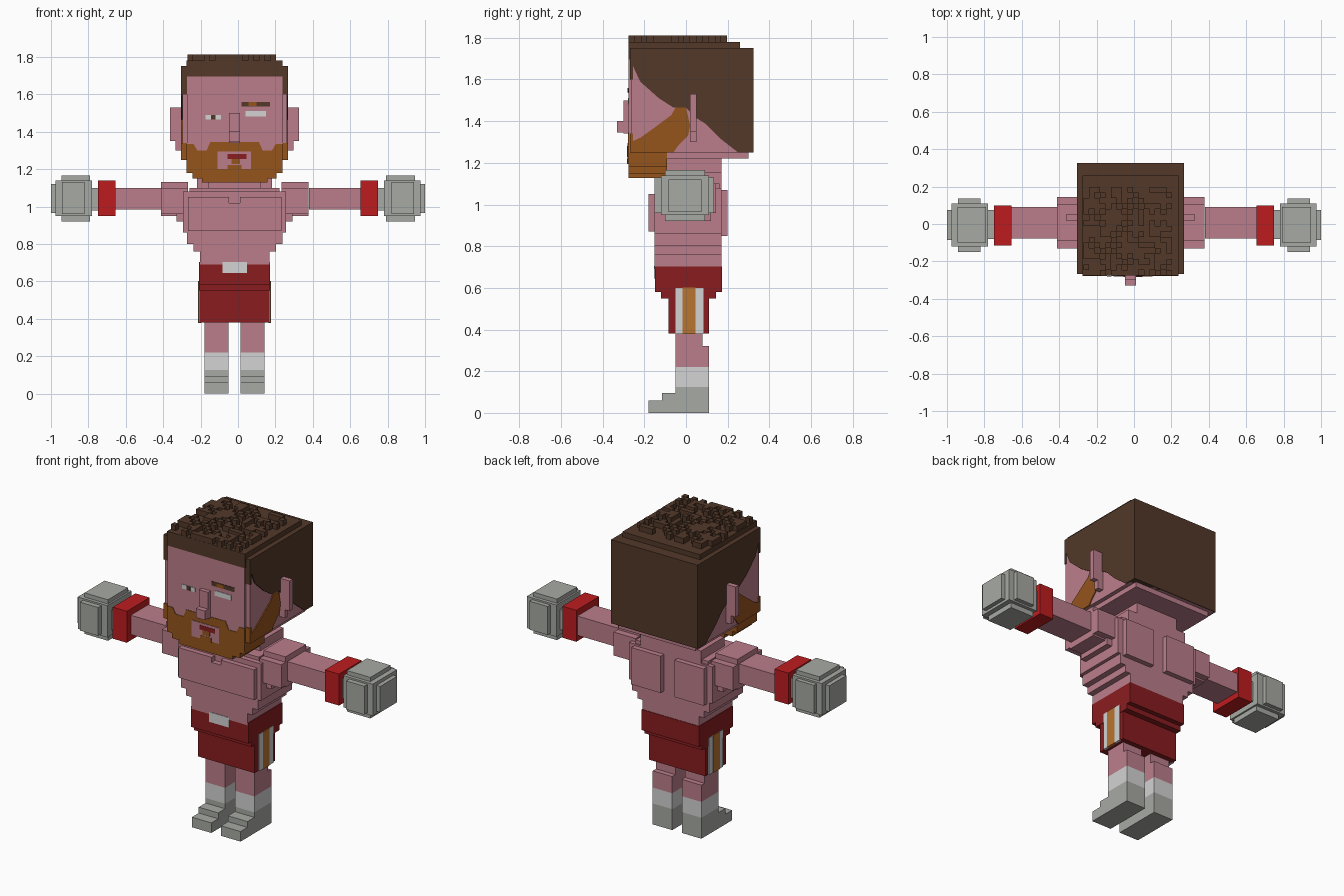
import bpy
import bmesh
import random

if "Cube" in bpy.data.objects:
    bpy.data.objects.remove(bpy.data.objects["Cube"], do_unlink=True)

MID = -0.018      # centre line of the body
FACE = -0.275     # front plane of the face


def material(name, red, green, blue):
    colour = [(c / 255) ** 2.2 for c in (red, green, blue)] + [1]
    mat = bpy.data.materials.new(name)
    mat.use_nodes = True
    mat.diffuse_color = colour
    shader = mat.node_tree.nodes["Principled BSDF"]
    shader.inputs["Base Color"].default_value = colour
    shader.inputs["Roughness"].default_value = 0.9
    return mat


skin = material("skin", 186, 125, 138)
hair = material("dark brown hair", 83, 59, 45)
beard = material("ginger beard", 148, 85, 34)
bright_red = material("bright red", 188, 34, 36)
dark_red = material("dark red", 136, 34, 36)
grey = material("light grey", 166, 168, 162)
white = material("off white", 210, 210, 210)
orange = material("stripe orange", 184, 116, 52)


def finish(name, mat, bm):
    bmesh.ops.recalc_face_normals(bm, faces=bm.faces)
    mesh = bpy.data.meshes.new(name)
    bm.to_mesh(mesh)
    bm.free()
    mesh.materials.append(mat)
    obj = bpy.data.objects.new(name, mesh)
    bpy.context.collection.objects.link(obj)
    return obj


def add_block(bm, x, y, z):
    cube = bmesh.ops.create_cube(bm, size=1)
    for v in cube["verts"]:
        for axis, (low, high) in enumerate((x, y, z)):
            v.co[axis] = high if v.co[axis] > 0 else low


def box(name, mat, x, y, z):
    bm = bmesh.new()
    add_block(bm, x, y, z)
    return finish(name, mat, bm)


def wide(name, mat, half, y, z):
    """Block that is symmetric about the body centre line."""
    return box(name, mat, (MID - half, MID + half), y, z)


def pair(name, mat, x, y, z, mid=MID):
    """Left and right blocks, x measured outward from the centre line."""
    near, far = x
    box("left_" + name, mat, (mid + near, mid + far), y, z)
    box("right_" + name, mat, (mid - far, mid - near), y, z)


def plate(name, mat, outline, place, shift):
    """Thin polygon plate; place maps outline points into space."""
    bm = bmesh.new()
    face = bm.faces.new([bm.verts.new(place(a, b)) for a, b in outline])
    made = bmesh.ops.extrude_face_region(bm, geom=[face])["geom"]
    moved = [g for g in made if isinstance(g, bmesh.types.BMVert)]
    bmesh.ops.translate(bm, verts=moved, vec=shift)
    return finish(name, mat, bm)


def side_plates(name, mat, outline):
    for label, sign in (("left_", 1), ("right_", -1)):
        x = MID + sign * 0.279
        plate(label + name, mat, outline,
              lambda a, b: (x, a, b), (sign * 0.007, 0, 0))


def front_plate(name, mat, x, z, depth=0.006):
    return box(name, mat, x, (FACE - depth, FACE + 0.01), z)


# Head
wide("skull", skin, 0.28, (-0.263, 0.32), (1.25, 1.72))
wide("face", skin, 0.255, (FACE, 0), (1.24, 1.7))
wide("skull_base", skin, 0.255, (-0.09, 0.3), (1.22, 1.26))
wide("nose_bridge", skin, 0.03, (-0.3, FACE + 0.01), (1.34, 1.5))
wide("nose_tip", skin, 0.03, (-0.33, -0.29), (1.345, 1.4))
pair("ear", skin, (0.27, 0.345), (0.02, 0.05), (1.35, 1.53))
pair("ear_lobe", skin, (0.27, 0.315), (0.02, 0.05), (1.3, 1.36))

# Hair: back, crown, sides and tufts
wide("hair_back", hair, 0.286, (0.28, 0.325), (1.25, 1.74))
wide("hair_crown", hair, 0.286, (-0.268, 0.325), (1.715, 1.75))
wide("hair_fringe", hair, 0.257, (FACE - 0.001, 0.26), (1.695, 1.78))
pair("hair_temple", hair, (0.25, 0.286), (-0.268, -0.255), (1.6, 1.72))
side_plates("hair_side", hair, [
    (-0.266, 1.72), (-0.266, 1.69), (-0.22, 1.59), (-0.13, 1.51),
    (-0.06, 1.465), (0, 1.465), (0.05, 1.415), (0.09, 1.39),
    (0.16, 1.32), (0.25, 1.25), (0.3, 1.25), (0.3, 1.72)])

random.seed(4)
tufts = bmesh.new()
STEP = 0.0295
for i in range(16):
    for j in range(16):
        if random.random() < (0.75 if (i + j) % 2 else 0.2):
            x, y = -0.27 + i * STEP, FACE + j * STEP
            add_block(tufts, (x, x + STEP), (y, y + STEP), (1.77, 1.812))
finish("hair_tufts", hair, tufts)

# Beard: jaw steps, cheeks and the front with moustache
for half, low, high in ((0.257, 1.18, 1.25), (0.225, 1.15, 1.19), (0.175, 1.128, 1.16)):
    wide("beard_jaw", beard, half, (FACE - 0.001, -0.09), (low, high))
pair("beard_corner", beard, (0.25, 0.286), (-0.268, -0.255), (1.25, 1.34))
side_plates("beard_cheek", beard, [
    (-0.266, 1.25), (-0.266, 1.3), (-0.22, 1.32), (-0.15, 1.37),
    (-0.07, 1.43), (-0.05, 1.465), (0, 1.465), (0.02, 1.38),
    (0.01, 1.33), (-0.04, 1.28), (-0.06, 1.25)])
half_outline = [(0.257, 1.2), (0.257, 1.335), (0.22, 1.335), (0.2, 1.3),
                (0.15, 1.3), (0.13, 1.345), (0.03, 1.345)]
outline = half_outline + [(-a, b) for a, b in reversed(half_outline)]
plate("beard_front", beard, outline,
      lambda a, b: (MID + a, FACE - 0.003, b), (0, 0.008, 0))

# Mouth and eyes
front_plate("mouth_surround", skin, (-0.11, 0.07), (1.2, 1.295))
front_plate("chin_patch", beard, (-0.055, 0.02), (1.195, 1.222), 0.007)
front_plate("mouth", dark_red, (-0.055, 0.045), (1.255, 1.28), 0.008)
front_plate("lower_lip", beard, (-0.035, 0.01), (1.228, 1.255), 0.008)
front_plate("right_eye", white, (-0.175, -0.09), (1.465, 1.49), 0.003)
front_plate("right_pupil", hair, (-0.145, -0.12), (1.465, 1.49), 0.005)
front_plate("left_eye", white, (0.04, 0.15), (1.48, 1.51), 0.003)
front_plate("left_brow", hair, (0.02, 0.17), (1.535, 1.56), 0.003)
front_plate("left_brow_patch", beard, (0.055, 0.1), (1.537, 1.558), 0.005)

# Neck and torso
wide("neck", skin, 0.14, (-0.09, 0.17), (1.08, 1.23))
wide("shoulder_slope", skin, 0.2, (-0.05, 0.17), (1.08, 1.155))
for name, half, low, high in (("chest", 0.275, 0.86, 1.08), ("ribs", 0.255, 0.8, 0.87),
                              ("belly", 0.22, 0.76, 0.81), ("waist", 0.186, 0.69, 0.77)):
    wide(name, skin, half, (-0.15, 0.17), (low, high))
wide("collar", skin, 0.24, (-0.12, 0.16), (1.07, 1.1))
wide("chest_muscle", skin, 0.25, (-0.18, -0.14), (0.87, 1.02))
pair("upper_chest_muscle", skin, (0.03, 0.25), (-0.18, -0.14), (1.01, 1.05))
pair("shoulder_blade", skin, (0.045, 0.24), (0.16, 0.2), (0.85, 1.07))

# Arms and boxing gloves
pair("shoulder", skin, (0.25, 0.395), (-0.13, 0.145), (0.96, 1.1))
pair("shoulder_cap", skin, (0.25, 0.395), (-0.09, 0.105), (0.95, 1.132))
pair("armpit", skin, (0.25, 0.31), (-0.1, 0.12), (0.92, 0.97))
pair("forearm", skin, (0.38, 0.68), (-0.077, 0.09), (0.985, 1.1), 0)
pair("wrist_band", bright_red, (0.655, 0.748), (-0.115, 0.1), (0.95, 1.138), 0)
pair("glove_cuff", grey, (0.74, 0.79), (-0.08, 0.075), (0.98, 1.1), 0)
pair("glove_body", grey, (0.78, 0.975), (-0.12, 0.11), (0.95, 1.14), 0)
pair("glove_tip", grey, (0.9, 1), (-0.085, 0.075), (0.965, 1.12), 0)
pair("glove_width", grey, (0.82, 0.94), (-0.15, 0.135), (0.96, 1.13), 0)
pair("glove_height", grey, (0.79, 0.945), (-0.1, 0.09), (0.92, 1.165), 0)

# Shorts with side stripes and a front patch
wide("shorts_top", dark_red, 0.19, (-0.148, 0.173), (0.58, 0.703))
wide("shorts_middle", dark_red, 0.19, (-0.12, 0.145), (0.55, 0.59))
wide("shorts_legs", dark_red, 0.187, (-0.085, 0.11), (0.38, 0.56))
wide("shorts_patch", white, 0.065, (-0.153, -0.14), (0.645, 0.704))
pair("stripe_panel", white, (0.18, 0.193), (-0.05, 0.085), (0.379, 0.6))
pair("stripe_centre", orange, (0.18, 0.195), (-0.016, 0.046), (0.378, 0.601))

# Legs, socks and shoes
leg = (0.032, 0.161)
pair("thigh", skin, leg, (-0.05, 0.08), (0.31, 0.4))
pair("shin", skin, leg, (-0.05, 0.11), (0.22, 0.32))
pair("sock", white, leg, (-0.05, 0.11), (0.125, 0.22))
pair("shoe_heel", grey, leg, (-0.05, 0.11), (0, 0.125))
pair("shoe_instep", grey, leg, (-0.115, -0.04), (0, 0.095))
pair("shoe_toe", grey, leg, (-0.18, -0.1), (0, 0.06))
